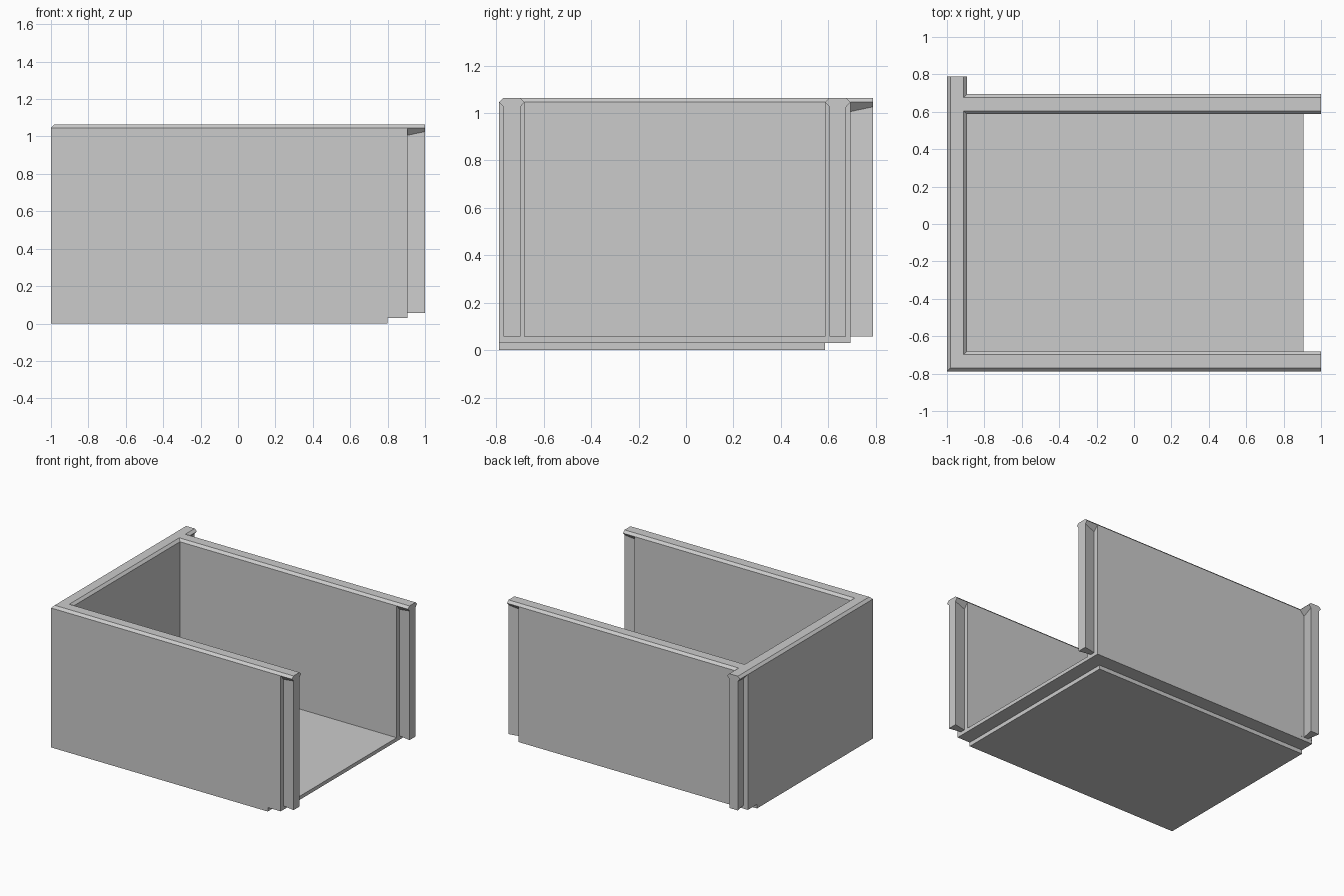
import bpy
import bmesh

cube = bpy.data.objects.get("Cube")
if cube:
    bpy.data.objects.remove(cube)

GREY = (0.6, 0.6, 0.6, 1)
grey = bpy.data.materials.new("plain_grey")
grey.use_nodes = True
grey.diffuse_color = GREY
grey.node_tree.nodes["Principled BSDF"].inputs["Base Color"].default_value = GREY

# Main dimensions
HX, HY = 1.0, 0.788          # half length and half depth
T = 0.107                    # wall thickness
JOINT = 0.094                # length of the joining tongues
LIP, FLOOR, SHOULDER, TOP = 0.03, 0.057, 1.046, 1.064
CHAMFER = 0.018
BODY_X, BODY_Y = HX - JOINT, HY - JOINT


def loft(name, rings):
    """Join matching rings of points into a closed solid."""
    bm = bmesh.new()
    loops = [[bm.verts.new(p) for p in ring] for ring in rings]
    n = len(loops[0])
    for a, b in zip(loops, loops[1:]):
        for i in range(n):
            j = (i + 1) % n
            bm.faces.new((a[i], a[j], b[j], b[i]))
    bm.faces.new(loops[0][::-1])
    bm.faces.new(loops[-1])
    bmesh.ops.recalc_face_normals(bm, faces=bm.faces)
    mesh = bpy.data.meshes.new(name)
    bm.to_mesh(mesh)
    bm.free()
    mesh.materials.append(grey)
    obj = bpy.data.objects.new(name, mesh)
    bpy.context.collection.objects.link(obj)
    return obj


def slab(name, x1, y1, z0, z1):
    """Flat plate sharing the closed front corner."""
    outline = [(-HX, -HY), (x1, -HY), (x1, y1), (-HX, y1)]
    loft(name, [[(x, y, z) for x, y in outline] for z in (z0, z1)])


def wall_ring(x_end, y_end, z, inset=0):
    """Three-walled outline, drawn in along its long sides by inset."""
    left = -HX + T
    front = -HY + T
    back = BODY_Y
    i = inset
    return [(x, y, z) for x, y in (
        (-HX + i, -HY + i), (x_end, -HY + i), (x_end, front - i),
        (left - i, front - i), (left - i, back - T + i),
        (x_end, back - T + i), (x_end, back - i), (left - i, back - i),
        (left - i, y_end), (-HX + i, y_end))]


def tongue(name, centre, along_y=False):
    """Upright dovetail flaring outward under the overhanging rail."""
    half = T / 2
    rings = []
    start, end = (BODY_Y, HY) if along_y else (BODY_X, HX)
    for pos, recess in ((start, 0.036), (end, CHAMFER)):
        w = half - recess
        z = SHOULDER - recess * 1.1
        profile = [(-w, FLOOR), (w, FLOOR), (w, z),
                   (half, SHOULDER), (-half, SHOULDER), (-w, z)]
        rings.append([(centre + s, pos, h) if along_y else (pos, centre + s, h)
                      for s, h in profile])
    loft(name, rings)


# Stepped base
slab("base_plinth", BODY_X - T, BODY_Y - T, 0, LIP)
slab("floor_plate", BODY_X, BODY_Y, LIP, FLOOR)

# Walls and chamfered rail
loft("walls", [wall_ring(BODY_X, BODY_Y + 0.0002, z) for z in (FLOOR, SHOULDER)])
loft("top_rail", [wall_ring(HX, HY, SHOULDER), wall_ring(HX, HY, TOP, CHAMFER)])

# Dovetail joining tongues
tongue("front_tongue", -HY + T / 2)
tongue("back_tongue", BODY_Y - T / 2)
tongue("corner_tongue", -HX + T / 2, along_y=True)
